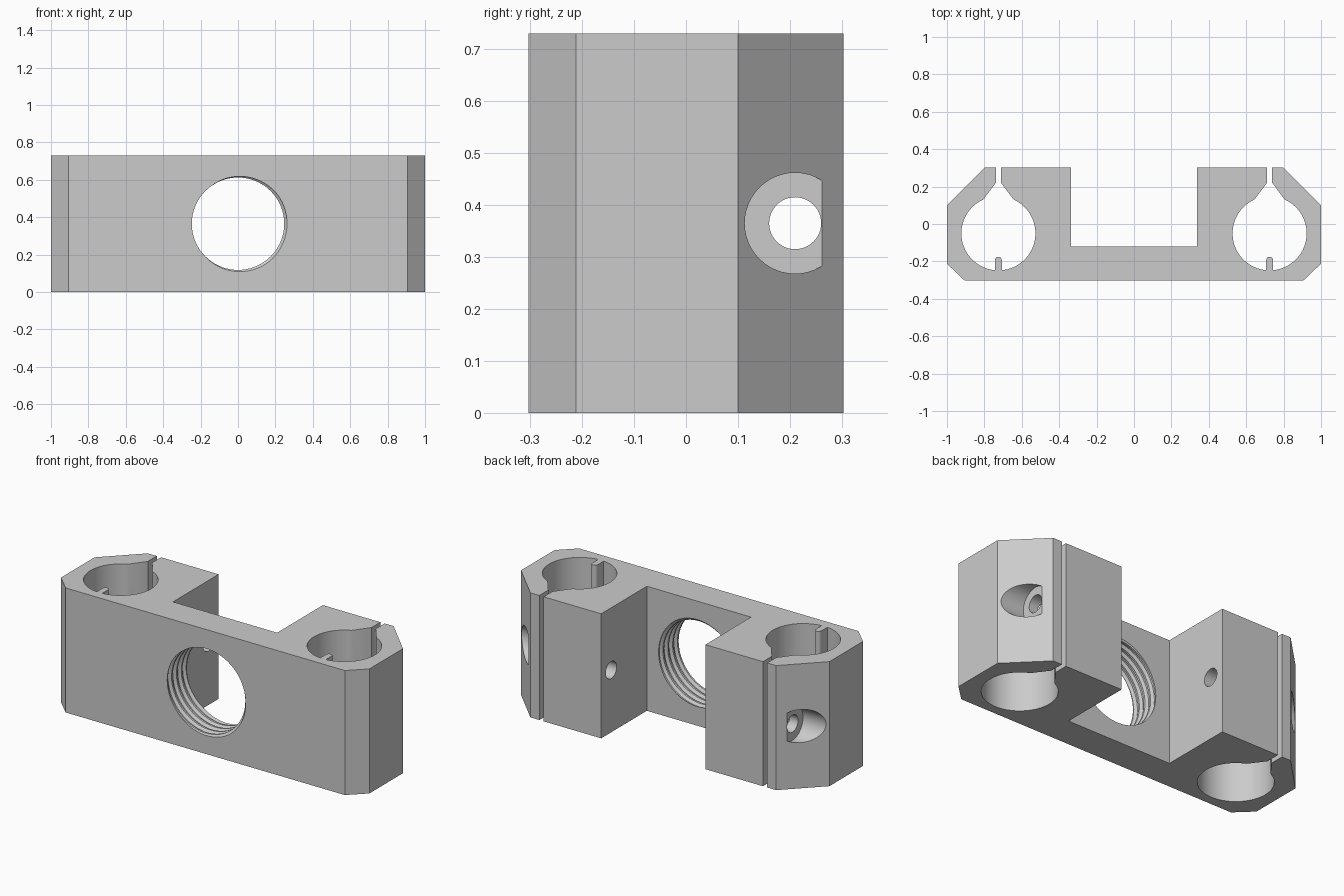
import bpy, bmesh, math
from mathutils import Matrix

if "Cube" in bpy.data.objects:
    bpy.data.objects.remove(bpy.data.objects["Cube"])

H = 0.73                          # block height
BORE_X, BORE_Y, BORE_R = 0.725, -0.05, 0.198
SCREW_Y, MID_Z = 0.21, 0.365

grey = bpy.data.materials.new("grey")
grey.diffuse_color = (0.6, 0.6, 0.6, 1)
grey.use_nodes = True
grey.node_tree.nodes["Principled BSDF"].inputs["Base Color"].default_value = grey.diffuse_color


def add_object(name, bm):
    bmesh.ops.recalc_face_normals(bm, faces=bm.faces)
    mesh = bpy.data.meshes.new(name)
    bm.to_mesh(mesh)
    bm.free()
    mesh.materials.append(grey)
    obj = bpy.data.objects.new(name, mesh)
    bpy.context.collection.objects.link(obj)
    return obj


def extrude_profile(name, pts, z0, z1):
    bm = bmesh.new()
    face = bm.faces.new([bm.verts.new((x, y, z0)) for x, y in pts])
    ext = bmesh.ops.extrude_face_region(bm, geom=[face])
    verts = [g for g in ext["geom"] if isinstance(g, bmesh.types.BMVert)]
    bmesh.ops.translate(bm, verts=verts, vec=(0, 0, z1 - z0))
    return add_object(name, bm)


def x_cylinder(name, x0, x1, r):
    bm = bmesh.new()
    m = Matrix.Translation(((x0 + x1) / 2, SCREW_Y, MID_Z)) @ Matrix.Rotation(math.pi / 2, 4, 'Y')
    bmesh.ops.create_cone(bm, cap_ends=True, segments=48, radius1=r, radius2=r,
                          depth=abs(x1 - x0), matrix=m)
    return add_object(name, bm)


def thread_cutter(name, r_in, r_out, pitch, y0, turns, n=72):
    """Closed helical plug along y, one row of points per thread profile corner."""
    radii = [r_in, r_in, r_out, r_out]
    bm = bmesh.new()
    rows = []
    for k in range(turns * 4 + 1):
        row = []
        for i in range(n + 1):
            a = 2 * math.pi * i / n
            r = radii[k % 4]
            y = y0 + pitch * (k / 4 + i / n)
            row.append(bm.verts.new((r * math.cos(a), y, MID_Z + r * math.sin(a))))
        rows.append(row)
    for k in range(turns * 4):
        for i in range(n):
            bm.faces.new((rows[k][i], rows[k][i + 1], rows[k + 1][i + 1], rows[k + 1][i]))
    bmesh.ops.remove_doubles(bm, verts=bm.verts, dist=1e-5)
    # close both open ends with fans to points on the axis
    edges = [e for e in bm.edges if e.is_boundary]
    y_mid = y0 + pitch * (turns + 1) / 2
    tips = {s: bm.verts.new((0, y_mid + s * (pitch * (turns + 3) / 2), MID_Z)) for s in (-1, 1)}
    for e in edges:
        s = 1 if (e.verts[0].co.y + e.verts[1].co.y) / 2 > y_mid else -1
        bm.faces.new((e.verts[0], e.verts[1], tips[s]))
    bmesh.ops.triangulate(bm, faces=bm.faces)
    return add_object(name, bm)


def cut(target, cutter):
    mod = target.modifiers.new("cut", 'BOOLEAN')
    mod.operation, mod.solver, mod.object = 'DIFFERENCE', 'EXACT', cutter
    bpy.context.view_layer.objects.active = target
    bpy.ops.object.modifier_apply(modifier=mod.name)
    bpy.data.objects.remove(cutter)


# Block outline: chamfered corners, slotted bores, rear pocket
gap = math.radians(24)
bore = []
for i in range(65):
    a = math.pi / 2 - gap - (2 * math.pi - 2 * gap) * i / 64
    bore.append((BORE_X + BORE_R * math.cos(a), BORE_Y + BORE_R * math.sin(a)))
right = [(0.905, -0.303), (1, -0.212), (1, 0.1), (0.797, 0.303),
         (0.739, 0.303), (0.739, 0.22)] + bore + \
        [(0.711, 0.22), (0.711, 0.303), (0.338, 0.303), (0.338, -0.12)]
left = [(-x, y) for x, y in reversed(right)]
block = extrude_profile("clamp_block", right + left, 0, H)

# Threaded hole through the front wall
cut(block, thread_cutter("thread_cutter", 0.247, 0.262, 0.045, -0.42, 8))

# Clamp screw holes with counterbores on the outer chamfers
cut(block, x_cylinder("screw_hole_cutter", -1.2, 1.2, 0.05))
for s in (-1, 1):
    cut(block, x_cylinder("counterbore_cutter", s * 0.838, s * 1.2, 0.097))

# Small round-nosed stop ribs at the top of each bore
nose = [(0.018 * math.cos(math.pi * i / 12), -0.193 + 0.018 * math.sin(math.pi * i / 12))
        for i in range(13)]
ribs = [extrude_profile(name, [(s * BORE_X + x, y) for x, y in nose + [(-0.018, -0.252), (0.018, -0.252)]],
                        MID_Z, H)
        for s, name in ((-1, "left_stop_rib"), (1, "right_stop_rib"))]

# Smooth round walls, keep hard edges
bpy.ops.object.select_all(action='DESELECT')
for obj in [block] + ribs:
    obj.select_set(True)
bpy.context.view_layer.objects.active = block
bpy.ops.object.shade_smooth_by_angle(angle=math.radians(30))
